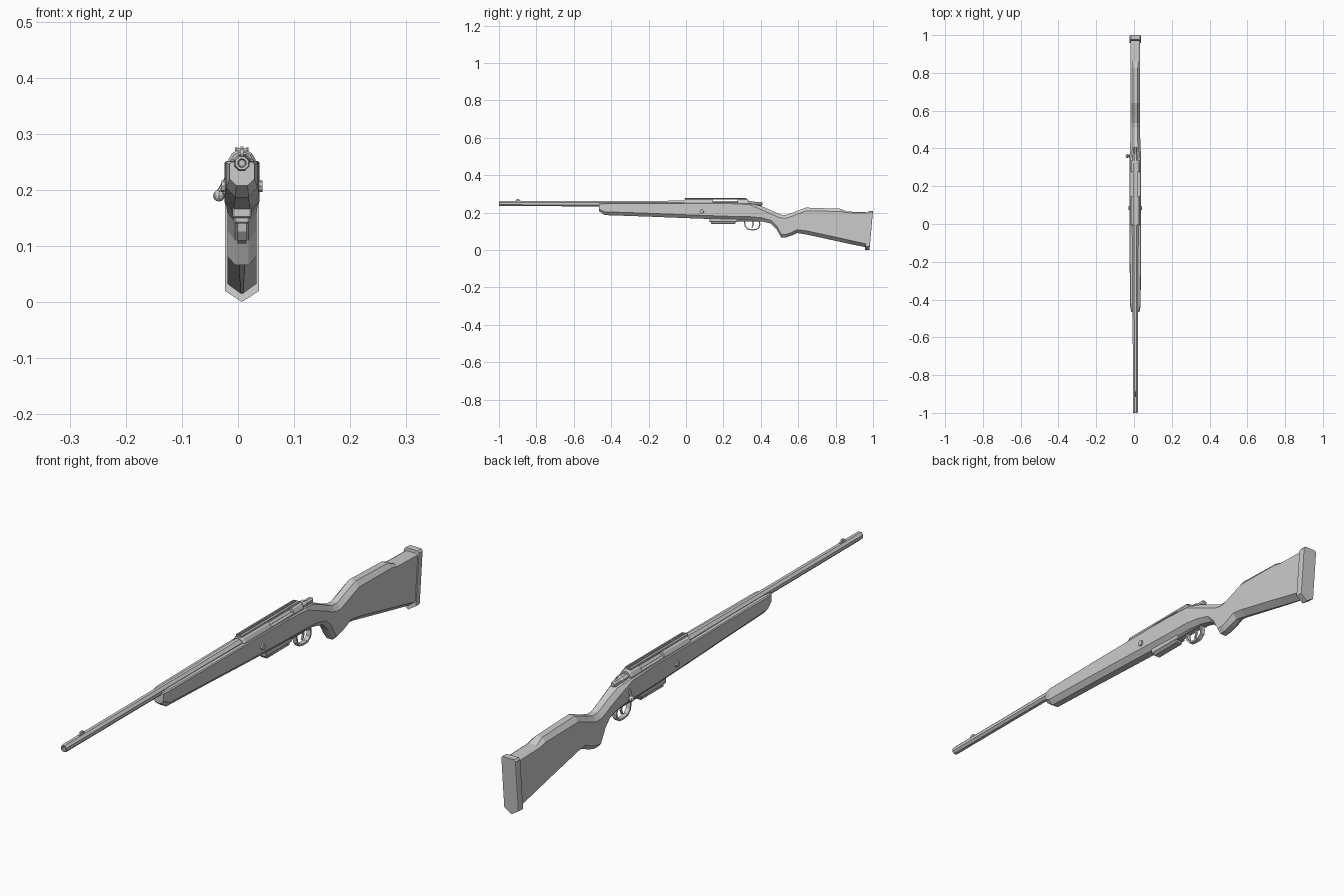
import bpy, bmesh, math
from mathutils import Vector

CX = 0.007  # centre line of the rifle (the bolt handle sticks out to -x)


def finish(name, bm):
    bmesh.ops.recalc_face_normals(bm, faces=bm.faces[:])
    me = bpy.data.meshes.new(name)
    bm.to_mesh(me)
    bm.free()
    ob = bpy.data.objects.new(name, me)
    bpy.context.collection.objects.link(ob)
    return ob


def loft(name, rings, closed=False):
    """Skin a list of equally sized point rings."""
    bm = bmesh.new()
    vs = [[bm.verts.new(p) for p in r] for r in rings]
    n = len(vs[0])
    pairs = list(zip(vs, vs[1:])) + ([(vs[-1], vs[0])] if closed else [])
    for a, b in pairs:
        for i in range(n):
            j = (i + 1) % n
            bm.faces.new((a[i], a[j], b[j], b[i]))
    if not closed:
        bm.faces.new(vs[0])
        bm.faces.new(vs[-1])
    return finish(name, bm)


def section(y, zt, zb, hw, wt, ct, wb, cb, lean=0.0):
    """Eight-sided stock section: chamfered top and keel-like bottom."""
    half = [(wt, zt), (hw, zt - ct), (hw, zb + cb), (wb, zb)]
    pts = half + [(-x, z) for x, z in reversed(half)]
    return [(CX + x, y + lean * (z - zb), z) for x, z in pts]


def turned(name, stations, z, sides=8, x=CX):
    """Barrel-like part along y from (y, radius) stations."""
    return loft(name, [[(x + r * math.cos(2 * math.pi * (i + .5) / sides), y,
                         z + r * math.sin(2 * math.pi * (i + .5) / sides))
                        for i in range(sides)] for y, r in stations])


def box(name, x, y, z, bevel=0.0):
    bm = bmesh.new()
    bmesh.ops.create_cube(bm, size=1)
    for v in bm.verts:
        v.co = [(a + b) / 2 + c * (b - a) for (a, b), c in zip((x, y, z), v.co)]
    if bevel:
        bmesh.ops.bevel(bm, geom=bm.edges[:], offset=bevel, segments=1, affect='EDGES')
    return finish(name, bm)


def rod(name, p, q, r1, r2, sides=8):
    p, q = Vector(p), Vector(q)
    d = (q - p).normalized()
    u = d.orthogonal().normalized()
    w = d.cross(u)
    ang = [2 * math.pi * i / sides for i in range(sides)]
    return loft(name, [[c + r * (u * math.cos(a) + w * math.sin(a)) for a in ang]
                       for c, r in ((p, r1), (q, r2))])


# Stock: y, top, bottom, half width, top half width, top chamfer, bottom half width, bottom chamfer
stock = [
    (-.465, .250, .208, .022, .018, .004, .010, .012),
    (-.435, .252, .187, .028, .024, .004, .012, .018),
    (-.20, .252, .179, .030, .027, .003, .013, .018),
    (.00, .252, .171, .031, .028, .003, .014, .018),
    (.22, .252, .163, .031, .028, .003, .014, .018),
    (.34, .249, .161, .031, .026, .006, .014, .018),
    (.40, .237, .155, .028, .014, .020, .013, .018),
    (.455, .213, .141, .026, .012, .020, .012, .018),
    (.485, .199, .110, .026, .012, .020, .012, .018),
    (.510, .189, .066, .026, .012, .018, .012, .016),
    (.535, .188, .068, .026, .012, .018, .012, .016),
    (.565, .198, .078, .026, .011, .018, .012, .016),
    (.595, .210, .091, .026, .011, .018, .008, .018),
    (.640, .227, .084, .026, .012, .018, .005, .020),
    (.825, .221, .044, .026, .012, .014, .004, .020),
    (.860, .206, .036, .026, .016, .006, .003, .020),
    (.972, .202, .013, .026, .018, .005, .002, .018)]
loft("stock", [section(*s) for s in stock])

# Butt pad, slightly tilted
loft("butt_pad", [section(y, .210, .001, hw, hw - .006, .006, .001, .019, .09)
                  for y, hw in ((.957, .030), (.977, .030), (.981, .028))])

# Barrel with a recessed muzzle, and front sight
turned("barrel", [(-.985, .006), (-1.0, .008), (-1.0, .0125), (-.992, .0145),
                  (-.25, .0150), (-.03, .0180), (.02, .0180)], .248)
loft("front_sight", [[(CX + s * .003, y, z) for s, z in
                      ((-1, .258), (1, .258), (1, zt), (-1, zt))]
                     for y, zt in ((-.912, .264), (-.905, .272), (-.893, .272), (-.885, .264))])

# Receiver: front ring, rear bridge and lower bed leave the ejection port open
turned("receiver_front", [(-.01, .020), (.0, .025), (.145, .025)], .248, 12)
turned("receiver_rear", [(.275, .025), (.325, .025), (.335, .021)], .248, 12)
box("receiver_bed", (CX - .024, CX + .024), (.14, .28), (.215, .254))
turned("bolt_body", [(.12, .013), (.34, .013)], .250, 8)

# Sight rail: base strip and ridges along the top
box("rail_base", (CX - .010, CX + .010), (-.008, .325), (.270, .2745))
for i, dx in enumerate((-.0095, 0, .0095)):
    top = .278 if dx == 0 else .276
    box(f"rail_ridge_{i + 1}", (CX + dx - .0025, CX + dx + .0025), (-.005, .32), (.270, top))

# Bolt shroud, handle and knob
turned("bolt_shroud", [(.32, .016), (.365, .015), (.372, .011), (.40, .011), (.408, .007)], .247, 8)
rod("bolt_handle", (CX - .010, .350, .246), (-.033, .358, .198), .006, .0045)
bm = bmesh.new()
bmesh.ops.create_uvsphere(bm, u_segments=8, v_segments=6, radius=.0105)
bmesh.ops.translate(bm, verts=bm.verts[:], vec=(-.034, .360, .190))
finish("bolt_knob", bm)

# Cross pins on both sides of the stock
for side, s in (("left", -1), ("right", 1)):
    rod(f"cross_pin_{side}", (CX + s * .025, .085, .207), (CX + s * .0365, .085, .207), .012, .010)

# Magazine with floor plate and catch
box("magazine", (CX - .017, CX + .017), (.125, .275), (.150, .180), .003)
box("magazine_floor", (CX - .014, CX + .014), (.135, .265), (.140, .154), .003)
box("guard_plate", (CX - .012, CX + .012), (.27, .41), (.154, .170), .002)

# Trigger guard: rectangular bow around a rounded loop
loop = [(.308, .160), (.314, .126), (.328, .110), (.352, .105),
        (.378, .107), (.394, .120), (.398, .140), (.392, .160)]
mid = Vector((.353, .140))
rings = []
for p in loop:
    p = Vector(p)
    q = p + (mid - p).normalized() * .007
    rings.append([(CX - .008, *p), (CX + .008, *p), (CX + .008, *q), (CX - .008, *q)])
loft("trigger_guard", rings)

# Trigger blade
loft("trigger", [[(CX - .003, y, z), (CX + .003, y, z), (CX + .003, y + .007, z), (CX - .003, y + .007, z)]
                 for y, z in ((.352, .160), (.357, .140), (.350, .122))])
